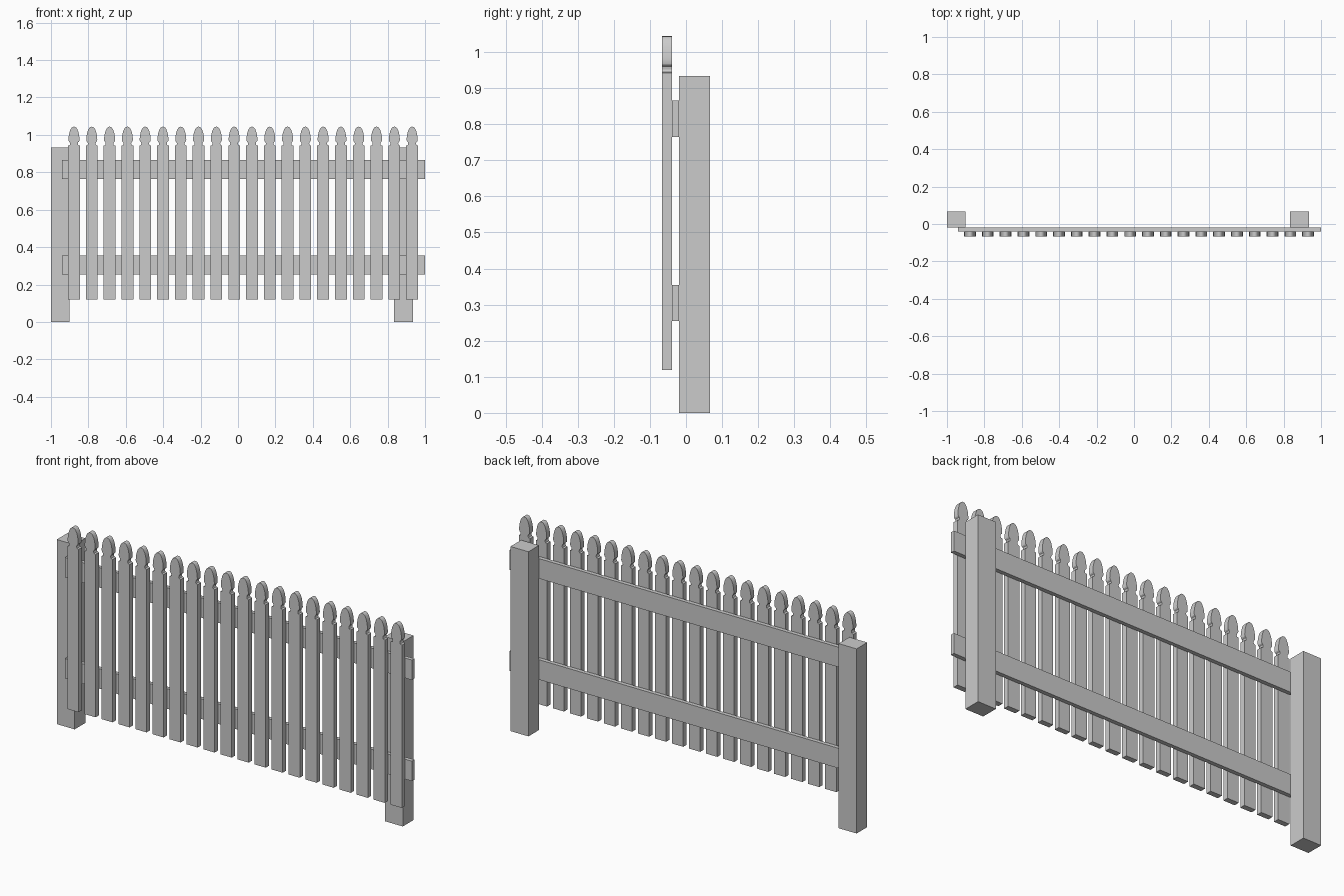
import bpy, bmesh, math

if "Cube" in bpy.data.objects:
    bpy.data.objects.remove(bpy.data.objects["Cube"])


def link(name, mesh, loc=(0, 0, 0)):
    ob = bpy.data.objects.new(name, mesh)
    ob.location = loc
    bpy.context.collection.objects.link(ob)
    return ob


def extrude_profile(name, pts, y0, y1):
    """Closed x/z outline extruded from y0 to y1."""
    bm = bmesh.new()
    face = bm.faces.new([bm.verts.new((x, y0, z)) for x, z in pts])
    res = bmesh.ops.extrude_face_region(bm, geom=[face])
    verts = [g for g in res["geom"] if isinstance(g, bmesh.types.BMVert)]
    bmesh.ops.translate(bm, verts=verts, vec=(0, y1 - y0, 0))
    bmesh.ops.recalc_face_normals(bm, faces=bm.faces)
    mesh = bpy.data.meshes.new(name)
    bm.to_mesh(mesh)
    bm.free()
    return mesh


def box(name, x0, x1, y0, y1, z0, z1):
    pts = [(x0, z0), (x1, z0), (x1, z1), (x0, z1)]
    return link(name, extrude_profile(name, pts, y0, y1))


# Square posts behind the rails
for side, x in (("left", -1.0), ("right", 0.835)):
    box(f"post_{side}", x, x + 0.1, -0.019, 0.066, 0, 0.933)

# Two horizontal rails
for level, z in (("lower", 0.254), ("upper", 0.765)):
    box(f"rail_{level}", -0.94, 1.0, -0.039, -0.019, z, z + 0.101)

# Picket outline: straight body, notched neck, pointed arch head
W = 0.0315
half = [(W, 0.119), (W, 0.942), (0.023, 0.945), (0.0205, 0.951),
        (0.022, 0.960), (0.0275, 0.965)]
steps = 8
for i in range(steps):
    t = i / steps
    half.append((0.0295 * math.cos(t * math.pi / 2) ** 0.9,
                 0.972 + 0.072 * math.sin(t * math.pi / 2) ** 1.1))
outline = half + [(0, 1.044)] + [(-x, z) for x, z in reversed(half)]
picket_mesh = extrude_profile("picket", outline, -0.066, -0.039)

# Row of twenty pickets sharing one mesh
COUNT, FIRST, LAST = 20, -0.877, 0.931
for i in range(COUNT):
    x = FIRST + (LAST - FIRST) * i / (COUNT - 1)
    picket = link(f"picket_{i + 1:02d}", picket_mesh, (x, 0, 0))

# Smooth the curved heads, keep board edges sharp
bpy.context.view_layer.objects.active = picket
picket.select_set(True)
bpy.ops.object.shade_smooth_by_angle(angle=math.radians(30))
